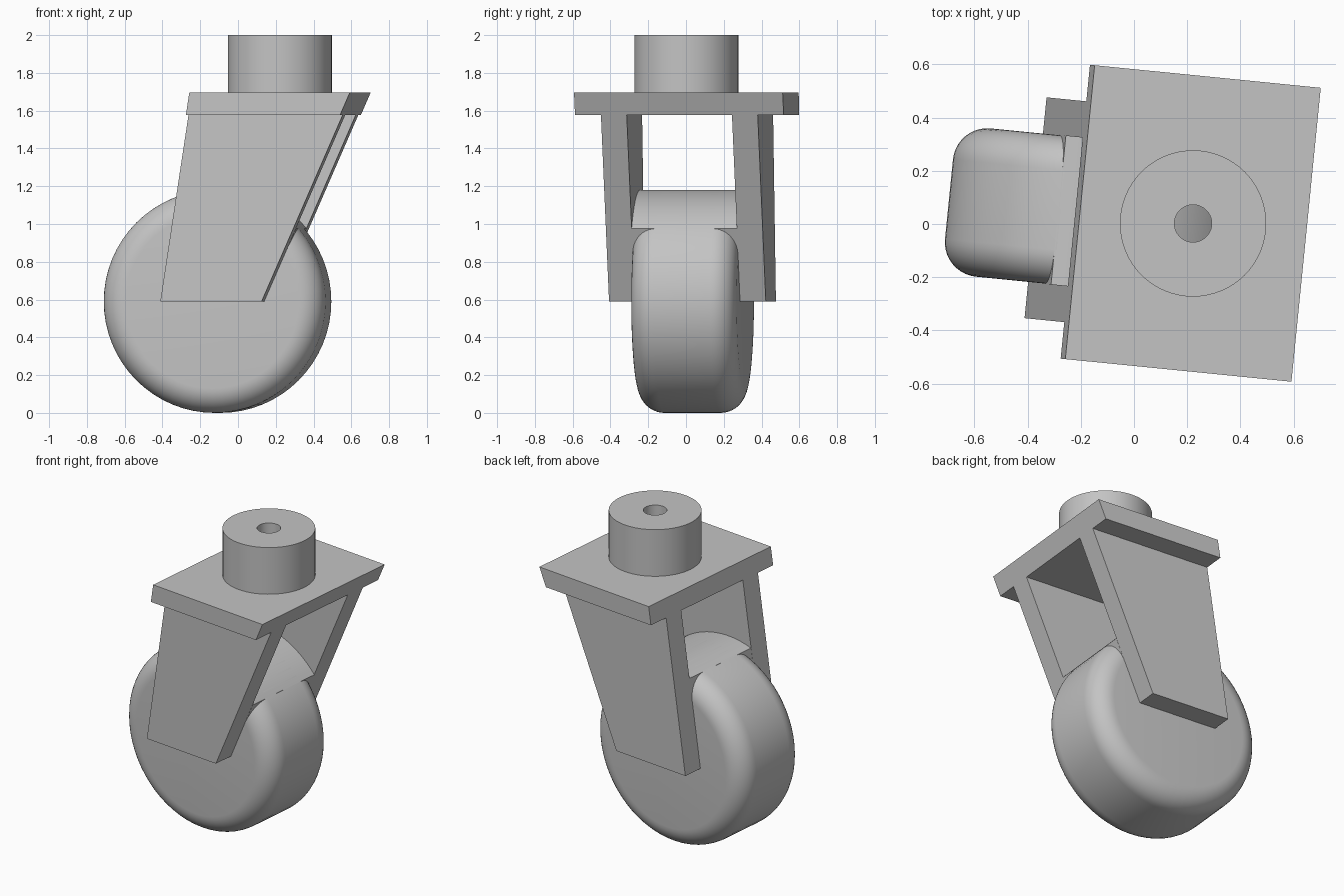
import bpy, bmesh, math
from mathutils import Matrix, Vector

cube = bpy.data.objects.get("Cube")
if cube:
    bpy.data.objects.remove(cube)

grey = bpy.data.materials.new("plain_grey")
grey.use_nodes = True
grey.diffuse_color = (0.55, 0.55, 0.55, 1)
grey.node_tree.nodes["Principled BSDF"].inputs["Base Color"].default_value = (0.55, 0.55, 0.55, 1)

# The whole caster is swivelled a little about its stem
PLACE = Matrix.Translation((0.222, 0.002, 0)) @ Matrix.Rotation(math.radians(-5.7), 4, "Z")

PLATE_TOP, PLATE_BOTTOM, AXLE_Z, AXLE_X = 1.695, 1.578, 0.59, -0.332
RADIUS, HALF_WIDTH, ROUND = 0.59, 0.28, 0.13


def finish(name, bm, smooth=False):
    bmesh.ops.recalc_face_normals(bm, faces=bm.faces)
    mesh = bpy.data.meshes.new(name)
    bm.to_mesh(mesh)
    bm.free()
    mesh.materials.append(grey)
    obj = bpy.data.objects.new(name, mesh)
    obj.matrix_world = PLACE
    bpy.context.collection.objects.link(obj)
    if smooth:
        bpy.ops.object.select_all(action="DESELECT")
        obj.select_set(True)
        bpy.context.view_layer.objects.active = obj
        bpy.ops.object.shade_smooth_by_angle(angle=math.radians(35))
    return obj


def extrude_profile(name, points, y0, y1, smooth=False):
    """Extrude an x-z outline along y."""
    bm = bmesh.new()
    face = bm.faces.new([bm.verts.new((x, y0, z)) for x, z in points])
    new = bmesh.ops.extrude_face_region(bm, geom=[face])["geom"]
    moved = [v for v in new if isinstance(v, bmesh.types.BMVert)]
    bmesh.ops.translate(bm, verts=moved, vec=(0, y1 - y0, 0))
    return finish(name, bm, smooth)


def lathe(name, points, axis, centre, closed=False, steps=64):
    """Spin an outline of points round an axis."""
    bm = bmesh.new()
    verts = [bm.verts.new(p) for p in points]
    edges = [bm.edges.new(pair) for pair in zip(verts, verts[1:])]
    if closed:
        edges.append(bm.edges.new((verts[-1], verts[0])))
    bmesh.ops.spin(bm, geom=verts + edges, cent=centre, axis=axis,
                   angle=math.tau, steps=steps)
    bmesh.ops.remove_doubles(bm, verts=bm.verts, dist=0.0005)
    return finish(name, bm, True)


# Shared sloping sides of the bracket
def back_x(z):
    return -0.427 - 0.152 * (PLATE_TOP - z)


def front_x(z):
    return 0.427 - 0.437 * (PLATE_TOP - z)


def bracket_outline(low, high):
    return [(back_x(low), low), (front_x(low), low),
            (front_x(high), high), (back_x(high), high)]


# Mounting plate, with the stem hole drilled through
plate = extrude_profile("mounting_plate", bracket_outline(PLATE_BOTTOM, PLATE_TOP), -0.555, 0.555)
bm = bmesh.new()
bmesh.ops.create_cone(bm, cap_ends=True, segments=64, radius1=0.07, radius2=0.07,
                      depth=0.5, matrix=Matrix.Translation((0, 0, 1.65)))
cutter = finish("hole_cutter", bm)
cutter.hide_render = True
cut = plate.modifiers.new("hole", "BOOLEAN")
cut.operation, cut.solver, cut.object = "DIFFERENCE", "EXACT", cutter
bpy.context.view_layer.objects.active = plate
bpy.ops.object.modifier_apply(modifier="hole")
bpy.data.objects.remove(cutter)

# Hollow stem
lathe("stem", [(0.07, 0, PLATE_TOP), (0.275, 0, PLATE_TOP), (0.275, 0, 2), (0.07, 0, 2)],
      (0, 0, 1), (0, 0, 0), closed=True)

# Fork legs
for side, name in ((-1, "right_leg"), (1, "left_leg")):
    extrude_profile(name, bracket_outline(AXLE_Z, PLATE_BOTTOM), side * HALF_WIDTH, side * 0.417)

# Web between the legs, topped by the wheel's curve
arc = []
for i in range(25):
    a = math.radians(40.9 + (107.4 - 40.9) * i / 24)
    arc.append((AXLE_X + RADIUS * math.cos(a), AXLE_Z + RADIUS * math.sin(a)))
web = [(back_x(AXLE_Z), AXLE_Z), (front_x(AXLE_Z), AXLE_Z)] + arc
extrude_profile("fork_web", web, -HALF_WIDTH, HALF_WIDTH, smooth=True)

# Wheel with rounded shoulders
half = []
for i in range(11):
    a = math.pi / 2 * i / 10
    half.append((HALF_WIDTH - ROUND + ROUND * math.cos(a), RADIUS - ROUND + ROUND * math.sin(a)))
outline = [(HALF_WIDTH, 0)] + half + [(-y, r) for y, r in reversed(half)] + [(-HALF_WIDTH, 0)]
lathe("wheel", [(AXLE_X, y, AXLE_Z + r) for y, r in outline], (0, 1, 0), Vector((AXLE_X, 0, AXLE_Z)))
